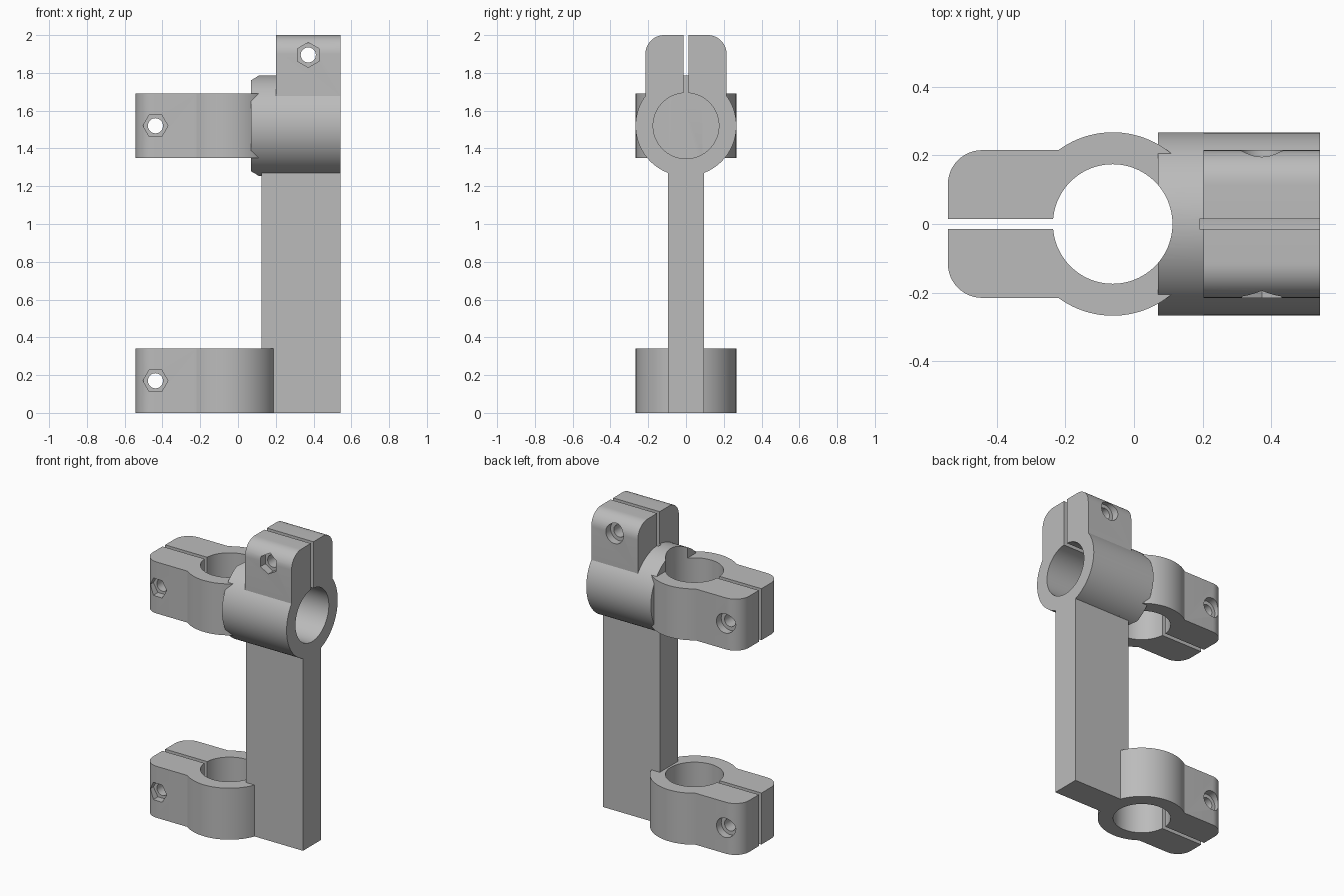
import bpy, bmesh
from math import pi, sin, cos, asin, radians
from mathutils import Matrix, Vector

RING, BORE = 0.267, 0.174          # clamp outer and inner radius
EAR_END, EAR_HALF, FILLET = 0.48, 0.215, 0.1
LENGTH = 0.34                      # clamp length along its bore
BOLT_U = 0.375                     # bolt distance from the bore axis
RING_X, TUBE_Z = -0.062, 1.52

cube = bpy.data.objects.get("Cube")
if cube:
    bpy.data.objects.remove(cube)

grey = bpy.data.materials.new("plain_grey")
grey.use_nodes = True
grey.diffuse_color = (0.5, 0.5, 0.5, 1)
grey.node_tree.nodes["Principled BSDF"].inputs["Base Color"].default_value = grey.diffuse_color


def arc(cx, cy, r, a0, a1, n):
    return [(cx + r * cos(a0 + (a1 - a0) * i / n), cy + r * sin(a0 + (a1 - a0) * i / n))
            for i in range(n + 1)]


def circle(r, n=96):
    return arc(0, 0, r, 0, 2 * pi, n)[:-1]


def rectangle(x0, x1, y0, y1):
    return [(x0, y0), (x1, y0), (x1, y1), (x0, y1)]


def prism(name, profile, low, high, frame=Matrix()):
    """Extrude a flat outline along the local z axis of a frame."""
    bm = bmesh.new()
    face = bm.faces.new([bm.verts.new((x, y, low)) for x, y in profile])
    top = bmesh.ops.extrude_face_region(bm, geom=[face])["geom"]
    bmesh.ops.translate(bm, verts=[v for v in top if isinstance(v, bmesh.types.BMVert)],
                        vec=(0, 0, high - low))
    bmesh.ops.recalc_face_normals(bm, faces=bm.faces)
    bm.transform(frame)
    mesh = bpy.data.meshes.new(name)
    bm.to_mesh(mesh)
    bm.free()
    mesh.materials.append(grey)
    obj = bpy.data.objects.new(name, mesh)
    bpy.context.scene.collection.objects.link(obj)
    return obj


def cut(obj, cutters):
    """Subtract the cutters and bake the result."""
    for cutter in cutters:
        cutter.hide_render = True
        mod = obj.modifiers.new("cut", "BOOLEAN")
        mod.operation, mod.solver, mod.object = "DIFFERENCE", "EXACT", cutter
    bpy.context.view_layer.update()
    graph = bpy.context.evaluated_depsgraph_get()
    baked = bpy.data.meshes.new_from_object(obj.evaluated_get(graph))
    obj.modifiers.clear()
    obj.data = baked


def keyhole():
    """Ring outline with a round-cornered ear along +x."""
    a = asin(EAR_HALF / RING)
    c, h = EAR_END - FILLET, EAR_HALF - FILLET
    return (arc(0, 0, RING, a, 2 * pi - a, 72)
            + arc(c, -h, FILLET, -pi / 2, 0, 12) + arc(c, h, FILLET, 0, pi / 2, 12))


def clamp_cutters(frame):
    """Bore, slot, bolt hole, hexagonal nut pocket and round head pocket."""
    bolt = frame @ Matrix.Translation((BOLT_U, 0, LENGTH / 2)) @ Matrix.Rotation(-pi / 2, 4, "X")
    return [prism("bore_cutter", circle(BORE), -0.012, LENGTH + 0.02, frame),
            prism("slot_cutter", rectangle(0.16, 0.6, -0.014, 0.014), -0.012, LENGTH + 0.02, frame),
            prism("bolt_cutter", circle(0.04, 32), -0.3, 0.3, bolt),
            prism("nut_cutter", circle(0.066, 6), EAR_HALF - 0.05, 0.3, bolt),
            prism("head_cutter", circle(0.064, 40), -0.3, 0.05 - EAR_HALF, bolt)]


# Frames: ears of the two upright clamps point to -x, the ear of the cross clamp points up
turn = Matrix.Rotation(pi, 4, "Z")
lower = Matrix.Translation((RING_X, 0, 0)) @ turn
upper = Matrix.Translation((RING_X, 0, TUBE_Z - LENGTH / 2)) @ turn
cross = Matrix(((0, 0, 1, 0.202), (0, -1, 0, 0), (1, 0, 0, TUBE_Z), (0, 0, 0, 1)))

# Clamps, each with its own set of cutters
parts, cutters = {}, {}
for name, frame in (("lower_clamp", lower), ("upper_clamp", upper), ("cross_clamp", cross)):
    parts[name] = prism(name, keyhole(), 0, LENGTH, frame)
    cutters[name] = clamp_cutters(frame)

# Collar that joins the cross clamp to the upper clamp, and the flat post
parts["collar"] = prism("collar", circle(RING), -0.132, 0, cross)
parts["post"] = prism("post", rectangle(0.125, 0.542, -0.095, 0.095), 0, 1.274)

# The upright bore also notches the collar; the blind cross bore also trims the upper clamp
long_bore = prism("long_bore_cutter", circle(BORE), -0.3, 0.7, upper)
cross_bore, cross_slot = cutters["cross_clamp"][:2]
cut(parts["lower_clamp"], cutters["lower_clamp"])
cut(parts["upper_clamp"], cutters["upper_clamp"] + [cross_bore])
cut(parts["cross_clamp"], cutters["cross_clamp"])
cut(parts["collar"], [long_bore, cross_bore, cross_slot])

for helper in sum(cutters.values(), [long_bore]):
    bpy.data.objects.remove(helper)

# Smooth round walls, sharp rims
for obj in parts.values():
    obj.data.shade_smooth()
    obj.data.set_sharp_from_angle(angle=radians(30))
